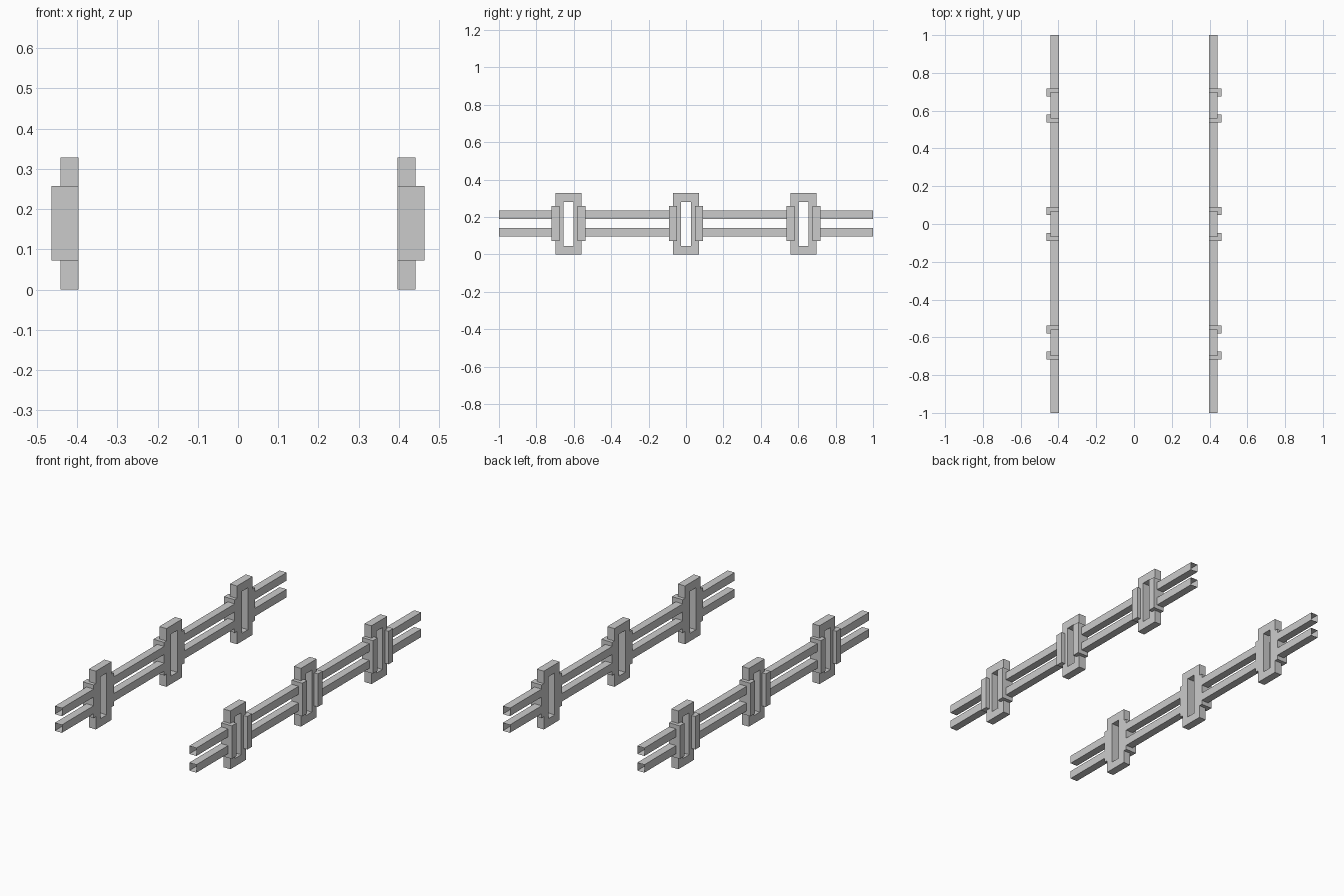
import bpy, bmesh

if "Cube" in bpy.data.objects:
    bpy.data.objects.remove(bpy.data.objects["Cube"])

IN, OUT, LIP = 0.397, 0.441, 0.464      # inner face, outer face, clamp outer face (x)
CENTRES = (-0.628, 0.0, 0.628)          # frame positions along y
CLAMP = 0.09                            # clamp reach from frame centre


def finish(name, bm):
    """Make the object and mirror it to the opposite side."""
    bmesh.ops.recalc_face_normals(bm, faces=bm.faces)
    mesh = bpy.data.meshes.new(name)
    bm.to_mesh(mesh)
    bm.free()
    ob = bpy.data.objects.new(name, mesh)
    bpy.context.collection.objects.link(ob)
    ob.modifiers.new("mirror", 'MIRROR').use_axis[0] = True
    return ob


def bridge(bm, a, b):
    """Join two matching closed loops with quads."""
    n = len(a)
    for i in range(n):
        j = (i + 1) % n
        bm.faces.new((a[i], a[j], b[j], b[i]))


def yz_loop(bm, x, y, half, z0, z1):
    return [bm.verts.new((x, y + dy, z)) for dy, z in
            ((-half, z0), (half, z0), (half, z1), (-half, z1))]


def frame(y):
    # upright rectangular frame with a slot
    bm = bmesh.new()
    loops = [yz_loop(bm, x, y, h, z0, z1) for x, h, z0, z1 in (
        (IN, 0.07, 0.0, 0.328), (OUT, 0.07, 0.0, 0.328),
        (OUT, 0.027, 0.045, 0.281), (IN, 0.027, 0.045, 0.281))]
    for i in range(4):
        bridge(bm, loops[i], loops[(i + 1) % 4])
    return finish("frame", bm)


def clamp(y, s):
    # L-section clamp wrapping one edge of the frame
    profile = ((IN, 0.07), (IN, CLAMP), (LIP, CLAMP),
               (LIP, 0.048), (OUT, 0.048), (OUT, 0.07))
    bm = bmesh.new()
    lo, hi = [[bm.verts.new((x, y + s * d, z)) for x, d in profile]
              for z in (0.072, 0.258)]
    bridge(bm, lo, hi)
    bm.faces.new(lo)
    bm.faces.new(hi)
    return finish("clamp", bm)


def rail(y0, y1, z0, z1):
    # square tube with open ends
    bm = bmesh.new()
    a, b = [[bm.verts.new((x, y, z)) for x, z in
             ((IN, z0), (OUT, z0), (OUT, z1), (IN, z1))] for y in (y0, y1)]
    bridge(bm, a, b)
    return finish("rail", bm)


for c in CENTRES:
    frame(c)
    for side in (-1, 1):
        clamp(c, side)

# rail pieces fill the gaps between the clamps
starts = [-1.0] + [c + CLAMP for c in CENTRES]
ends = [c - CLAMP for c in CENTRES] + [1.0]
for y0, y1 in zip(starts, ends):
    for z0, z1 in ((0.096, 0.141), (0.19, 0.235)):
        rail(y0, y1, z0, z1)
